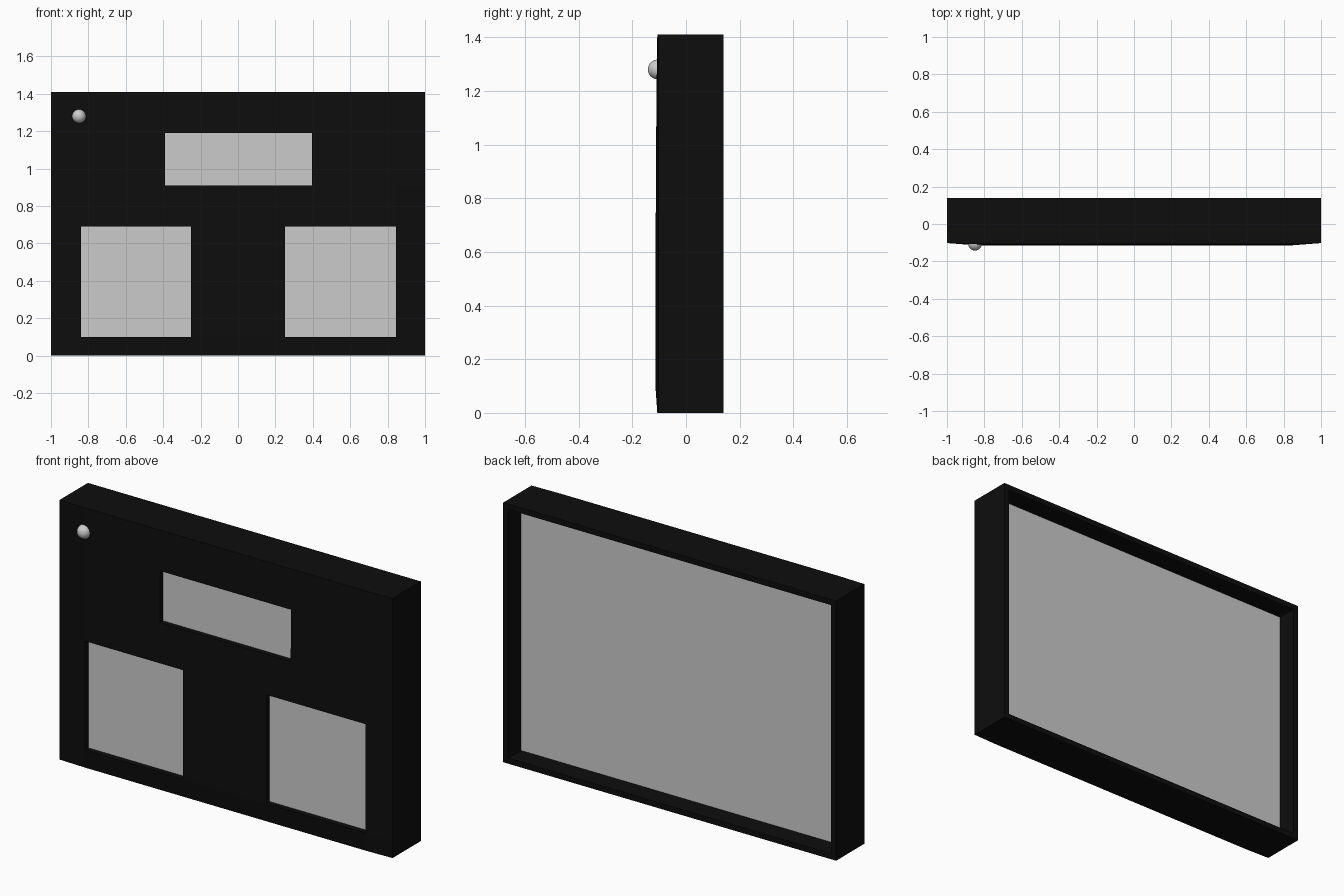
import bpy, bmesh

if "Cube" in bpy.data.objects:
    bpy.data.objects.remove(bpy.data.objects["Cube"])

W, H = 1.0, 1.41            # half width, height
RIM, BACK = 0.03, 0.14      # rim thickness, back edge
BOARD_F, BOARD_B = -0.085, 0.03
XS = [-W, -0.84, -0.39, -0.25, 0.25, 0.395, 0.845, W]
ZS = [0, 0.1, 0.69, 0.91, 1.19, H]
FRONT = [-0.107, -0.114, -0.113, -0.112, -0.11, -0.107]   # slight bulge per row
WINDOWS = [(-0.84, -0.25, 0.1, 0.69), (0.25, 0.845, 0.1, 0.69), (-0.39, 0.395, 0.91, 1.19)]

black = bpy.data.materials.new("black")
black.diffuse_color = (0.004, 0.004, 0.004, 1)
black.use_nodes = True
black.node_tree.nodes["Principled BSDF"].inputs["Base Color"].default_value = black.diffuse_color


def in_window(x, z):
    return any(a < x < b and c < z < d for a, b, c, d in WINDOWS)


def extrude(bm, edges):
    geom = bmesh.ops.extrude_edge_only(bm, edges=edges)["geom"]
    return ([g for g in geom if isinstance(g, bmesh.types.BMVert)],
            [g for g in geom if isinstance(g, bmesh.types.BMEdge)])


# Frame: bulged front with three windows, side walls, thin back rim
bm = bmesh.new()
grid = [[bm.verts.new((x, -0.102 if abs(x) == W else y, z)) for x in XS]
        for z, y in zip(ZS, FRONT)]
for j in range(len(ZS) - 1):
    for i in range(len(XS) - 1):
        if not in_window((XS[i] + XS[i + 1]) / 2, (ZS[j] + ZS[j + 1]) / 2):
            bm.faces.new((grid[j][i], grid[j][i + 1], grid[j + 1][i + 1], grid[j + 1][i]))


def on_outline(e):
    m = (e.verts[0].co + e.verts[1].co) / 2
    return abs(m.x) > W - 1e-4 or m.z < 1e-4 or m.z > H - 1e-4


boundary = [e for e in bm.edges if e.is_boundary]
outer = [e for e in boundary if on_outline(e)]
holes = [e for e in boundary if not on_outline(e)]
verts, _ = extrude(bm, holes)
for v in verts:
    v.co.y = BOARD_F
verts, edges = extrude(bm, outer)
for v in verts:
    v.co.y = BACK
verts, edges = extrude(bm, edges)
for v in verts:
    v.co.x = max(-W + RIM, min(W - RIM, v.co.x))
    v.co.z = max(RIM, min(H - RIM, v.co.z))
verts, edges = extrude(bm, edges)
for v in verts:
    v.co.y = BOARD_B
bmesh.ops.recalc_face_normals(bm, faces=bm.faces)
mesh = bpy.data.meshes.new("frame")
bm.to_mesh(mesh)
bm.free()
mesh.materials.append(black)
bpy.context.collection.objects.link(bpy.data.objects.new("frame", mesh))

# Grey board behind the windows, also seen as the recessed back
bpy.ops.mesh.primitive_cube_add(size=1, location=(0, (BOARD_F + BOARD_B) / 2, H / 2))
board = bpy.context.object
board.name = "backing_board"
board.scale = (2 * (W - RIM), BOARD_B - BOARD_F, H - 2 * RIM)

# Round knob in the upper corner
bpy.ops.mesh.primitive_uv_sphere_add(segments=32, ring_count=16, radius=0.037,
                                     location=(-0.85, -0.105, 1.28))
bpy.context.object.name = "corner_knob"
bpy.ops.object.shade_smooth()
